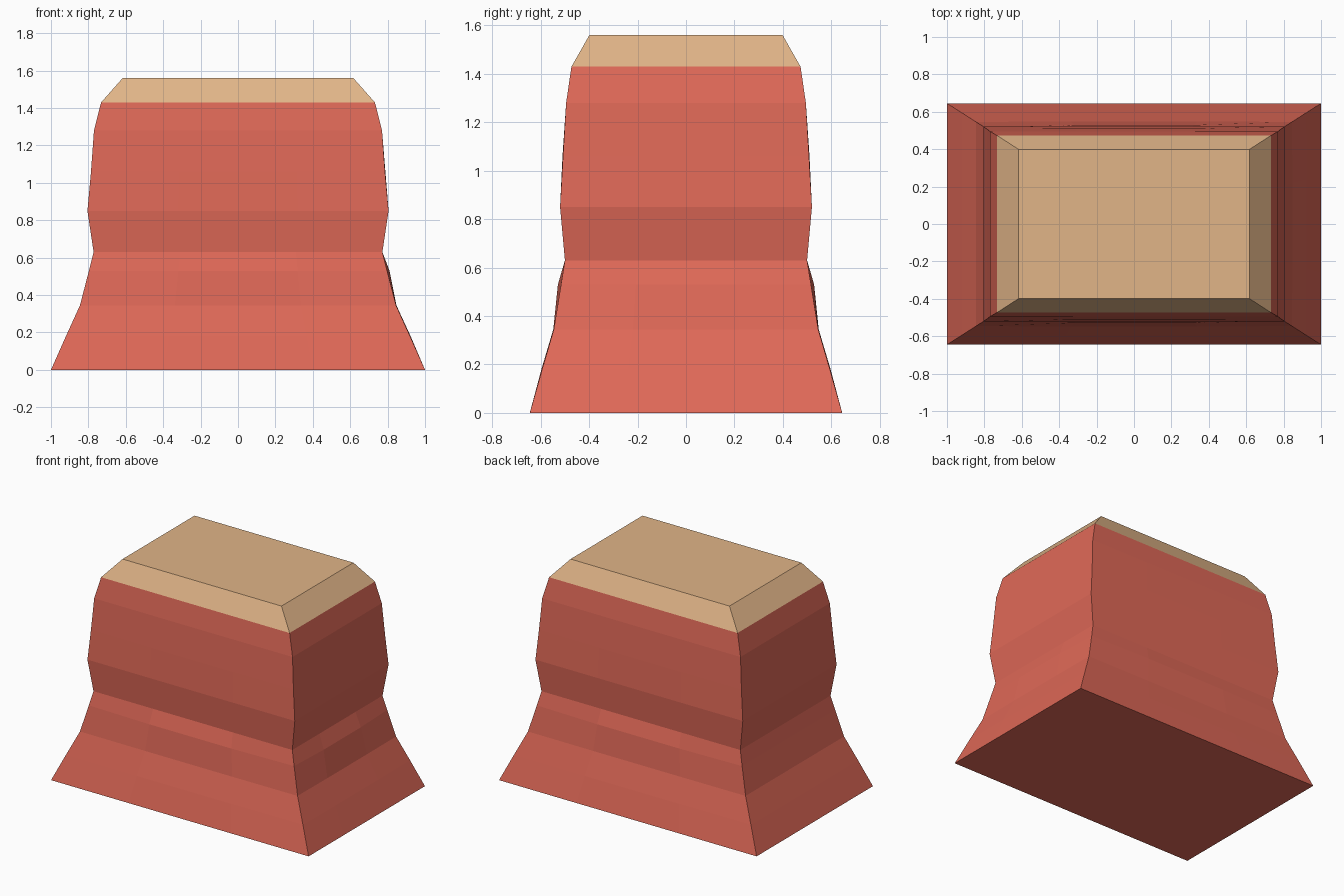
import bpy, bmesh

if "Cube" in bpy.data.objects:
    bpy.data.objects.remove(bpy.data.objects["Cube"])


def flat_colour(name, rgb):
    m = bpy.data.materials.new(name)
    m.diffuse_color = (*rgb, 1)
    m.use_nodes = True
    m.node_tree.nodes["Principled BSDF"].inputs["Base Color"].default_value = m.diffuse_color
    return m


red = flat_colour("red rock", (0.74, 0.14, 0.096))
tan = flat_colour("tan sand", (0.75, 0.46, 0.245))

# Rectangular rings: height, half width, half depth, bulge of the side middles
RINGS = [(0.0, 1.0, 0.645, 0), (0.18, 0.92, 0.594, 0.003), (0.345, 0.845, 0.546, 0.002),
         (0.53, 0.797, 0.516, 0.013), (0.63, 0.772, 0.5, 0), (0.85, 0.805, 0.52, 0),
         (1.06, 0.786, 0.508, 0.002), (1.28, 0.77, 0.495, 0), (1.43, 0.732, 0.473, 0)]
TOP = (1.56, 0.617, 0.399, 0)
SPLITS = (0, 0.3, 0.7)


def ring(bm, z, hx, hy, bulge, splits):
    corners = [(-hx, -hy), (hx, -hy), (hx, hy), (-hx, hy)]
    normals = [(0, -1), (1, 0), (0, 1), (-1, 0)]
    verts = []
    for i in range(4):
        (ax, ay), (bx, by) = corners[i], corners[(i + 1) % 4]
        for t in splits:
            # the left side stays straight
            b = bulge if t > 0 and i < 3 else 0
            verts.append(bm.verts.new((ax + (bx - ax) * t + normals[i][0] * b,
                                       ay + (by - ay) * t + normals[i][1] * b, z)))
    return verts


def stack(name, rings, splits, mat):
    bm = bmesh.new()
    loops = [ring(bm, *r, splits) for r in rings]
    n = len(loops[0])
    for lo, hi in zip(loops, loops[1:]):
        for i in range(n):
            j = (i + 1) % n
            bm.faces.new((lo[i], lo[j], hi[j], hi[i]))
    bm.faces.new(loops[0][::-1])
    bm.faces.new(loops[-1])
    me = bpy.data.meshes.new(name)
    bm.to_mesh(me)
    bm.free()
    me.materials.append(mat)
    ob = bpy.data.objects.new(name, me)
    bpy.context.collection.objects.link(ob)


# Red cliff body and bevelled sandy cap
stack("cliff_body", RINGS, SPLITS, red)
stack("cliff_cap", [RINGS[-1], TOP], (0,), tan)
